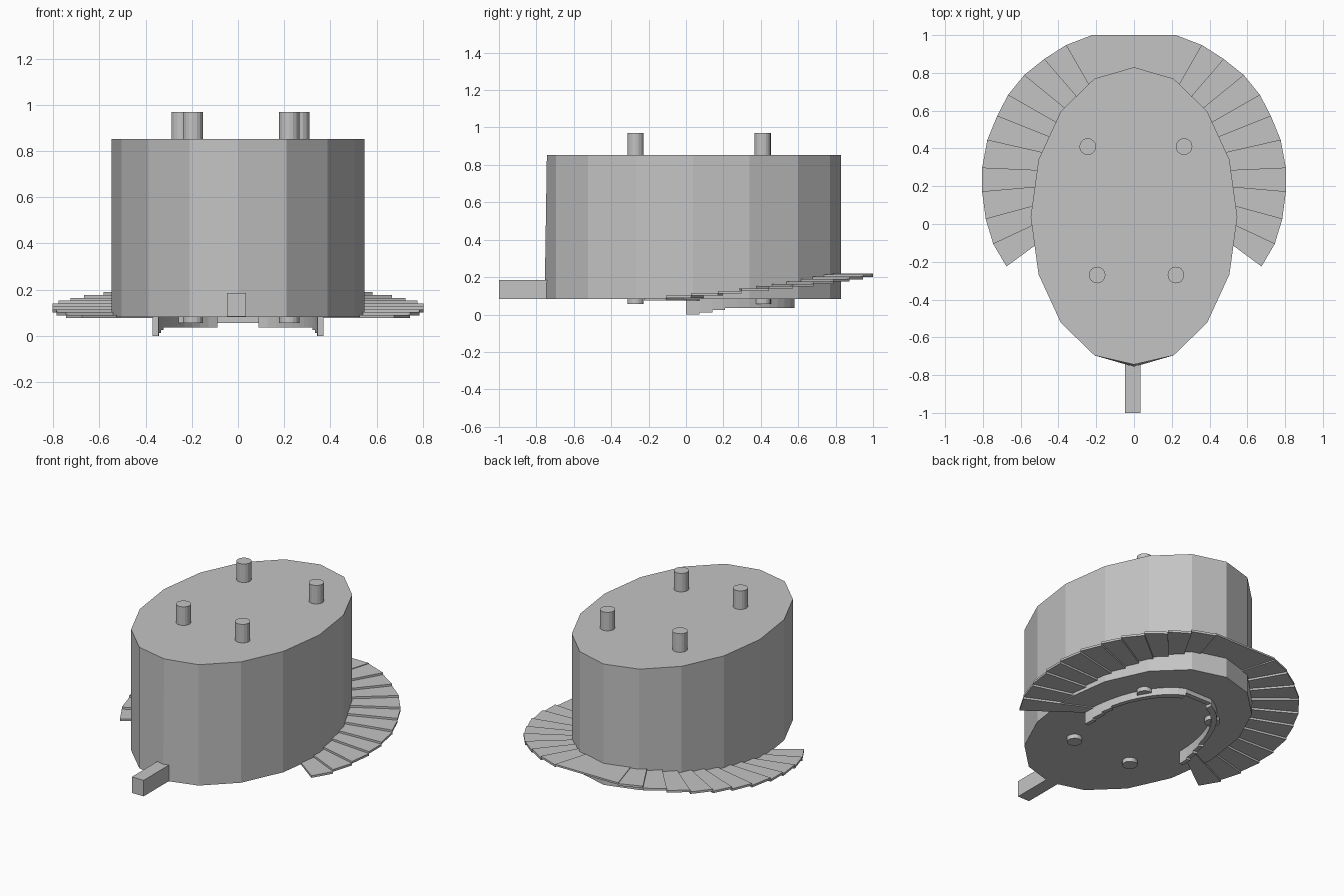
import bpy, bmesh
from math import sin, cos, pi, radians

if "Cube" in bpy.data.objects:
    bpy.data.objects.remove(bpy.data.objects["Cube"])

grey = bpy.data.materials.new("plain grey")
grey.diffuse_color = (0.55, 0.55, 0.55, 1)
grey.use_nodes = True
grey.node_tree.nodes["Principled BSDF"].inputs["Base Color"].default_value = grey.diffuse_color


def prism(bm, pts, z0, z1):
    """Add a closed vertical prism over an outline."""
    lo = [bm.verts.new((x, y, z0)) for x, y in pts]
    hi = [bm.verts.new((x, y, z1)) for x, y in pts]
    n = len(pts)
    bm.faces.new(lo)
    bm.faces.new(hi)
    for i in range(n):
        j = (i + 1) % n
        bm.faces.new((lo[i], lo[j], hi[j], hi[i]))


def finish(bm, name):
    bmesh.ops.recalc_face_normals(bm, faces=bm.faces[:])
    me = bpy.data.meshes.new(name)
    bm.to_mesh(me)
    bm.free()
    me.materials.append(grey)
    ob = bpy.data.objects.new(name, me)
    bpy.context.collection.objects.link(ob)
    return ob


def ellipse(cx, cy, rx, ry, n):
    return [(cx + rx * sin(2 * pi * i / n), cy + ry * cos(2 * pi * i / n)) for i in range(n)]


# oval drum body, with the front top corner leaning back a little
bm = bmesh.new()
prism(bm, ellipse(0, 0.037, 0.547, 0.793, 16), 0.082, 0.852)
for v in bm.verts:
    if v.co.y < -0.74 and v.co.z > 0.5:
        v.co.y += 0.012
finish(bm, "body")

# four pegs running through the body
for i, (x, y) in enumerate([(-0.245, 0.41), (0.265, 0.41), (-0.195, -0.27), (0.222, -0.27)]):
    bm = bmesh.new()
    prism(bm, ellipse(x, y, 0.044, 0.044, 16), 0.055, 0.97)
    finish(bm, "peg_%d" % (i + 1))

# front handle bar
bm = bmesh.new()
prism(bm, [(-0.048, -1), (0.035, -1), (0.035, -0.7), (-0.048, -0.7)], 0.083, 0.185)
finish(bm, "front_bar")

# outer rim corners of the right half, front to back
outer = [(0.675, -0.225), (0.745, -0.106), (0.785, 0.026), (0.804, 0.17), (0.804, 0.296),
         (0.777, 0.444), (0.725, 0.571), (0.667, 0.683), (0.582, 0.788), (0.476, 0.873),
         (0.36, 0.947), (0.222, 1.0)]
N = len(outer) - 1
inner = []
for i in range(N + 1):
    t = radians(75) * i / N
    inner.append((0.37 * cos(t), 0.60 * sin(t)))

# stepped brim slats, each one higher than the last
bm = bmesh.new()
for s in (1, -1):
    for i in range(N):
        quad = [outer[i], outer[i + 1], inner[i + 1], inner[i]]
        z = 0.076 + 0.0125 * i
        prism(bm, [(s * x, y) for x, y in quad], z, z + 0.0135)
a, b = outer[-1], inner[-1]
prism(bm, [a, (-a[0], a[1]), (-b[0], b[1]), b], 0.208, 0.219)
finish(bm, "stepped_brim")

# thin stepped wall hanging under the body along the inner edge
bm = bmesh.new()
for s in (1, -1):
    for i in range(N):
        p, q = inner[i], inner[i + 1]
        k = 0.93
        quad = [p, q, (q[0] * k, q[1] * k), (p[0] * k, p[1] * k)]
        z0 = min(0.012 * i, 0.036)
        prism(bm, [(s * x, y) for x, y in quad], z0, 0.09)
prism(bm, [b, (-b[0], b[1]), (-b[0], b[1] - 0.03), (b[0], b[1] - 0.03)], 0.055, 0.09)
finish(bm, "under_wall")
